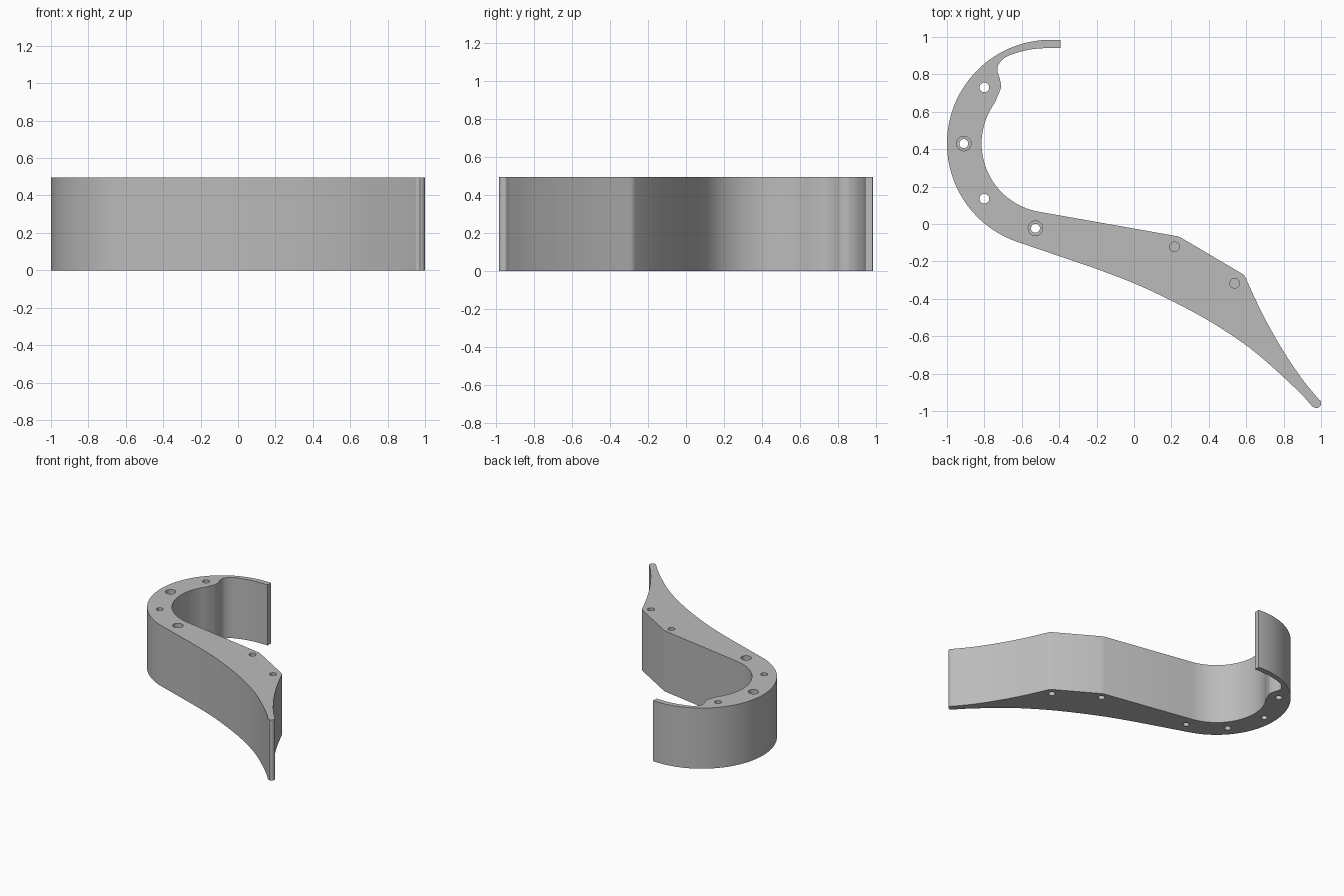
import bpy, bmesh, math
from mathutils import Vector

if "Cube" in bpy.data.objects:
    bpy.data.objects.remove(bpy.data.objects["Cube"])

HEIGHT = 0.495
CENTRE = Vector((-0.445, 0.43))   # centre of the hook


def arc(c, r, a0, a1, n):
    """Points on a circle from angle a0 to a1 (degrees)."""
    return [Vector((c[0] + r * math.cos(math.radians(a0 + (a1 - a0) * i / n)),
                    c[1] + r * math.sin(math.radians(a0 + (a1 - a0) * i / n))))
            for i in range(n + 1)]


def spline(points, steps=6):
    """Smooth curve through the points."""
    p = [Vector(q) for q in points]
    p = [2 * p[0] - p[1]] + p + [2 * p[-1] - p[-2]]
    out = []
    for i in range(1, len(p) - 2):
        a, b, c, d = p[i - 1:i + 3]
        for k in range(steps):
            t = k / steps
            out.append(0.5 * (2 * b + (c - a) * t + (2 * a - 5 * b + 4 * c - d) * t * t
                              + (3 * b - a - 3 * c + d) * t ** 3))
    return out + [p[-2]]


def prism(name, outline, z0, z1):
    """Closed outline extruded from z0 to z1."""
    bm = bmesh.new()
    face = bm.faces.new([bm.verts.new((p[0], p[1], z0)) for p in outline])
    top = bmesh.ops.extrude_face_region(bm, geom=[face])["geom"]
    bmesh.ops.translate(bm, vec=(0, 0, z1 - z0),
                        verts=[g for g in top if isinstance(g, bmesh.types.BMVert)])
    bmesh.ops.recalc_face_normals(bm, faces=bm.faces)
    mesh = bpy.data.meshes.new(name)
    bm.to_mesh(mesh)
    bm.free()
    obj = bpy.data.objects.new(name, mesh)
    bpy.context.collection.objects.link(obj)
    return obj


# Outline: hook back, belly of the arm, rounded tip, upper arm edge, hook inside
outline = arc(CENTRE, 0.555, 84.5, 251, 56)
outline += spline([(-0.2, -0.24), (0, -0.317), (0.2, -0.41), (0.405, -0.52),
                   (0.595, -0.645), (0.735, -0.76), (0.885, -0.9), (0.953, -0.975)])
outline += arc((0.973, -0.958), 0.027, -90, 30, 8)
outline += spline([(0.99, -0.94), (0.9, -0.83), (0.805, -0.69), (0.715, -0.535),
                   (0.65, -0.405), (0.598, -0.29)])
outline += [Vector(p) for p in ((0.592, -0.279), (0.58, -0.267), (0.253, -0.074), (0.235, -0.066))]
outline += arc(CENTRE, 0.37, 260, 144, 40)
outline += spline([(-0.728, 0.685), (-0.712, 0.73), (-0.717, 0.775), (-0.73, 0.82),
                   (-0.72, 0.86), (-0.67, 0.9), (-0.56, 0.932), (-0.46, 0.941), (-0.392, 0.941)])

body = prism("hook_body", outline, 0, HEIGHT)

# Hole cutters: x, y, radius, bottom, top
cuts = [(-0.8, 0.73, 0.026, -0.1, 0.6), (-0.8, 0.135, 0.026, -0.1, 0.6)]
for x, y in ((-0.91, 0.43), (-0.527, -0.023)):          # counterbored bolt holes
    cuts += [(x, y, 0.024, -0.1, 0.6), (x, y, 0.039, HEIGHT - 0.1, 0.6)]
for x, y in ((0.217, -0.122), (0.538, -0.317)):         # blind pin holes on both faces
    cuts += [(x, y, 0.026, -0.1, 0.15), (x, y, 0.026, HEIGHT - 0.15, 0.6)]

bpy.context.view_layer.objects.active = body
body.select_set(True)
for x, y, r, z0, z1 in cuts:
    cutter = prism("hole_cutter", arc((x, y), r, 0, 345, 23), z0, z1)
    cutter.hide_render = True
    mod = body.modifiers.new("hole", "BOOLEAN")
    mod.operation = "DIFFERENCE"
    mod.solver = "EXACT"
    mod.object = cutter
    bpy.ops.object.modifier_apply(modifier=mod.name)
    bpy.data.objects.remove(cutter)

bpy.ops.object.shade_smooth_by_angle(angle=math.radians(20))

# Plain grey
grey = bpy.data.materials.new("grey")
grey.diffuse_color = (0.5, 0.5, 0.5, 1)
grey.use_nodes = True
grey.node_tree.nodes["Principled BSDF"].inputs["Base Color"].default_value = grey.diffuse_color
body.data.materials.clear()
body.data.materials.append(grey)
